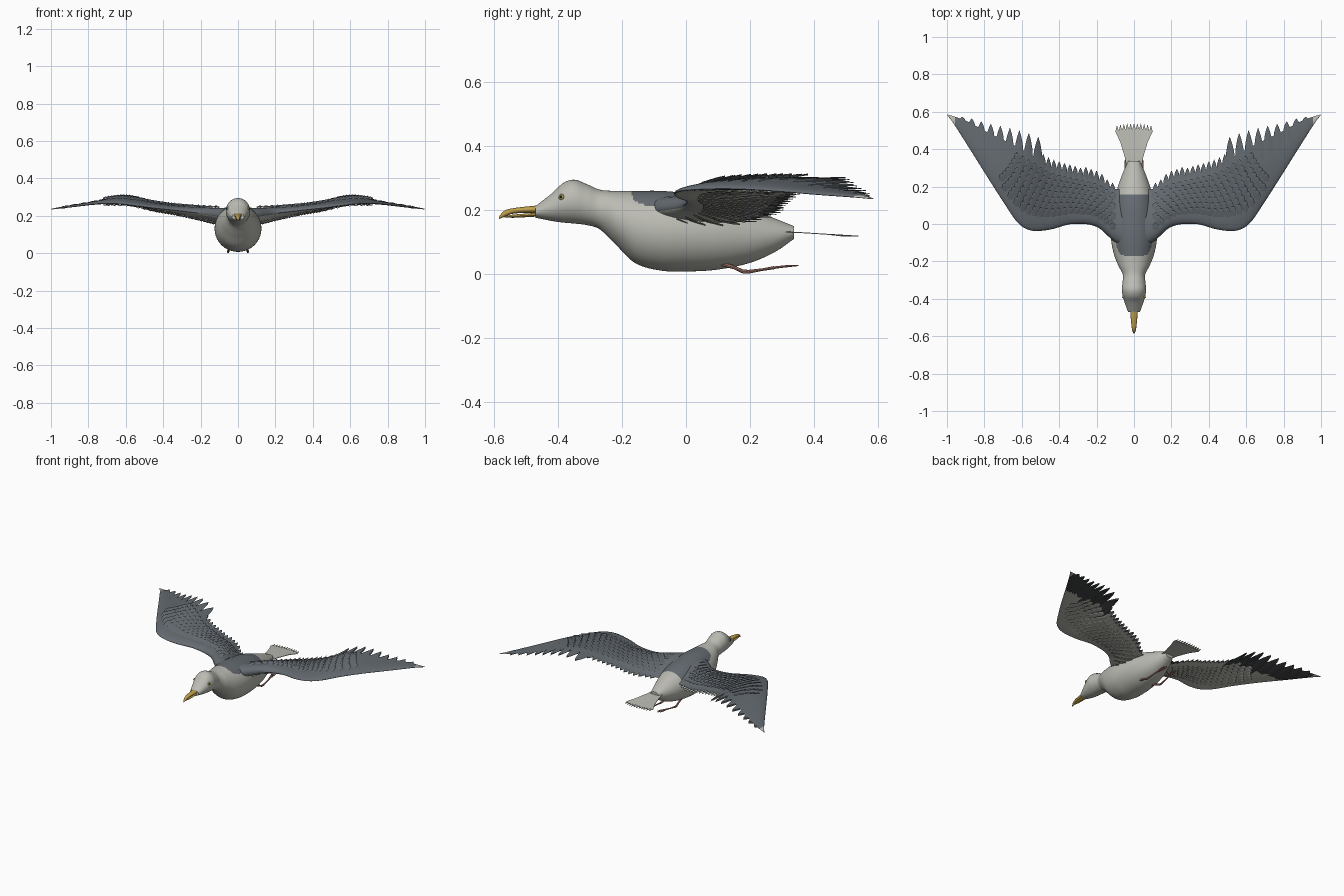
import bpy, math
from mathutils import Vector

if "Cube" in bpy.data.objects:
    bpy.data.objects.remove(bpy.data.objects["Cube"])


def mat(name, r, g, b):
    m = bpy.data.materials.new(name)
    m.diffuse_color = (r, g, b, 1)
    m.use_nodes = True
    m.node_tree.nodes["Principled BSDF"].inputs["Base Color"].default_value = m.diffuse_color
    return m


WHITE = mat("soft_white", .50, .50, .455)
SLATE = mat("slate_grey", .127, .145, .163)
BLACK = mat("charcoal", .05, .052, .056)
BEAK = mat("ochre", .52, .34, .07)
PINK = mat("dull_pink", .42, .21, .17)
EYE = mat("pale_olive", .40, .34, .10)
PUPIL = mat("pupil_black", .015, .015, .015)


def make(name, verts, faces, mats, ids=None, mirror=False, smooth=True):
    me = bpy.data.meshes.new(name)
    me.from_pydata(verts, [], faces)
    for m in mats:
        me.materials.append(m)
    if ids:
        me.polygons.foreach_set("material_index", ids)
    ob = bpy.data.objects.new(name, me)
    bpy.context.collection.objects.link(ob)
    if mirror:
        mod = ob.modifiers.new("mirror", 'MIRROR')
        mod.use_mirror_merge = False
    if smooth:
        bpy.context.view_layer.objects.active = ob
        ob.select_set(True)
        bpy.ops.object.shade_smooth_by_angle(angle=math.radians(40))
        ob.select_set(False)
    return ob


def curve(table, x):
    """Smooth interpolation of table rows by their first column."""
    n = len(table)
    i = max(k for k in range(n - 1) if k == 0 or table[k][0] <= x)
    a, b = table[i], table[i + 1]
    p, q = table[max(i - 1, 0)], table[min(i + 2, n - 1)]
    h = b[0] - a[0]
    t = min(max((x - a[0]) / h, 0), 1)
    out = []
    for c in range(1, len(a)):
        m0 = (b[c] - p[c]) / (b[0] - p[0]) * h
        m1 = (q[c] - a[c]) / (q[0] - a[0]) * h
        out.append((2*t**3 - 3*t*t + 1) * a[c] + (t**3 - 2*t*t + t) * m0
                   + (3*t*t - 2*t**3) * b[c] + (t**3 - t*t) * m1)
    return out


def bridge(rings, n):
    """Closed quad skin over stacked rings of n points, with end caps."""
    faces = [(r*n + k, r*n + (k+1) % n, (r+1)*n + (k+1) % n, (r+1)*n + k)
             for r in range(rings - 1) for k in range(n)]
    return faces + [tuple(reversed(range(n))), tuple(range((rings-1)*n, rings*n))]


def loft_y(table, step, seg):
    """Elliptical rings along y; rows are y, top, bottom, half width."""
    count = round((table[-1][0] - table[0][0]) / step)
    verts = []
    for r in range(count + 1):
        y = table[0][0] + (table[-1][0] - table[0][0]) * r / count
        top, bot, w = curve(table, y)
        for k in range(seg):
            a = 2 * math.pi * k / seg
            verts.append((w * math.sin(a), y, (top + bot)/2 + (top - bot)/2 * math.cos(a)))
    return verts, bridge(count + 1, seg)


# Body with head, and the grey mantle on the back
BODY = [(-.47, .213, .176, .032), (-.42, .252, .166, .05), (-.385, .284, .161, .06),
        (-.35, .295, .158, .065), (-.31, .281, .153, .061), (-.27, .264, .14, .06),
        (-.22, .26, .092, .085), (-.16, .26, .035, .108), (-.08, .26, .011, .123),
        (0, .253, .008, .124), (.1, .237, .014, .112), (.2, .204, .035, .086),
        (.28, .173, .07, .057), (.338, .15, .11, .03)]
SEG = 96
verts, faces = loft_y(BODY, .005, SEG)
ids = []
for i, f in enumerate(faces):
    y = sum(verts[v][1] for v in f) / len(f)
    k = i % SEG + .5
    ang = min(k, SEG - k) * 360 / SEG
    if y < 0:
        grey = (y / -.169)**6 + (ang / 53)**6 < 1
    else:
        grey = y < .157 and ang < 53 + 60 * y
    ids.append(int(grey and len(f) == 4))
make("body", verts, faces, [WHITE, SLATE], ids)

# Beak halves
make("upper_beak", *loft_y([(-.585, .179, .172, .003), (-.57, .197, .178, .009),
                            (-.54, .206, .189, .014), (-.46, .215, .191, .021)], .008, 16), [BEAK])
make("lower_beak", *loft_y([(-.568, .182, .177, .004), (-.54, .186, .176, .011),
                            (-.46, .192, .180, .018)], .009, 16), [BEAK])


# Eyes: iris dome with a darker pupil
def dome(name, centre, axis, radius, depth, m):
    q = Vector(axis).to_track_quat('Z', 'Y')
    v = []
    for r in range(5):
        e = math.pi / 2 * r / 4.2
        for k in range(16):
            a = math.pi * k / 8
            v.append(tuple(Vector(centre) + q @ Vector((radius * math.cos(e) * math.cos(a),
                     radius * math.cos(e) * math.sin(a), depth * math.sin(e)))))
    make(name, v, bridge(5, 16), [m], mirror=True)


dome("iris", (.055, -.39, .241), (1, -.25, .2), .0095, .006, EYE)
dome("pupil", (.0592, -.391, .2418), (1, -.25, .2), .0044, .004, PUPIL)

# Wing sections: x, leading y, trailing y, leading z, trailing z, thickness
WING = [(.06, -.12, .185, .205, .165, .05), (.11, -.09, .19, .205, .168, .048),
        (.2, -.015, .235, .215, .19, .038), (.33, 0, .267, .23, .222, .027),
        (.45, -.03, .305, .243, .252, .024), (.55, -.035, .37, .256, .29, .02),
        (.62, .005, .41, .264, .298, .019), (.70, .12, .45, .268, .286, .015),
        (.78, .245, .488, .263, .27, .011), (.89, .42, .548, .249, .254, .007),
        (.97, .545, .578, .24, .24, .004), (.998, .58, .586, .236, .236, .002)]


def wing_point(x, s, side):
    le, te, zl, zt, t = curve(WING, x)
    c = min(max(s, 0), 1)
    bulge = 2.6 * math.sqrt(c) * (1 - c) * t
    return Vector((x, le + (te - le) * s,
                   zl + (zt - zl) * c + (bulge if side > 0 else -.5 * bulge - .001)))


def wing_mat(x, y, side):
    if x > .955:
        return 0
    if side > 0:
        return 1
    return 2 if y - .2 * (x - .5) > .305 and x > .485 else 0


WING_MATS = [WHITE, SLATE, BLACK]
M, R = 14, 90
verts, ids = [], []
for r in range(R + 1):
    x = .06 + .938 * r / R
    for k in range(M):
        verts.append(wing_point(x, (1 - k / M) ** 1.7, 1))
    for k in range(M):
        verts.append(wing_point(x, (k / M) ** 1.7, -1))
faces = bridge(R + 1, 2 * M)
for i, f in enumerate(faces):
    c = sum((verts[v] for v in f), Vector()) / len(f)
    ids.append(wing_mat(c.x, c.y, 1 if i % (2 * M) <= M else -1))
make("wing", verts, faces, WING_MATS, ids, mirror=True)

ROUND = [(0, .8), (.4, 1), (.7, .92), (.88, .62), (1, .12)]
POINTED = [(0, .9), (.45, 1), (.72, .74), (.88, .4), (1, .04)]


class Plumage:
    """Collects overlapping feather plates that follow the wing surface."""
    def __init__(self):
        self.v, self.f, self.ids = [], [], []

    def feather(self, x, s, length, width, side, shape, lift, ridge, lean=0.0):
        le, te = curve(WING, x)[:2]
        base = len(self.v)
        for v, w in shape:
            for u in (-1, 0, 1):
                px = x + u * w * width / 2 + lean * v * length
                sy = s + v * length / (te - le)
                p = wing_point(x, sy, side)
                local = wing_point(min(px, .995), min(sy, 1), side).z
                z = local + side * (.001 + lift * v + .0015 * u + (ridge if u == 0 else 0))
                self.v.append((px, p.y, z))
        shade = wing_mat(x, le + s * (te - le) + .5 * length, side)
        for r in range(len(shape) - 1):
            for c in range(2):
                a = base + r * 3 + c
                quad = (a, a + 1, a + 4, a + 3)
                self.f.append(quad if side > 0 else quad[::-1])
                self.ids.append(shade)

    def build(self, name):
        make(name, self.v, self.f, WING_MATS, self.ids, mirror=True)


# Covert rows on both faces of the wing
ROWS = 7
for side, name in ((1, "upper_coverts"), (-1, "under_coverts")):
    plumes = Plumage()
    for r in range(ROWS):
        s = .2 + .68 * r / ROWS
        x = .115 + .016 * (r % 2)
        while x < .745 - .11 * s:
            le, te = curve(WING, x)[:2]
            plumes.feather(x, s, (te - le) * .68 / ROWS * 1.4, .033, side, ROUND,
                           .0105 if side > 0 else .008, .004)
            x += .032
    plumes.build(name)

# Flight feathers along the trailing edge
inner, outer = Plumage(), Plumage()
for side in (1, -1):
    for i in range(14):
        x = .115 + i * .0285
        le, te = curve(WING, x)[:2]
        extra = .012 if 2 <= i <= 5 else 0
        inner.feather(x, .78, (te - le) * .22 + .028 + .02 * min(i / 7, 1) + extra, .033,
                      side, POINTED, .002, .002)
    for i in range(9):
        x = .52 + i * .05
        le, te = curve(WING, x)[:2]
        outer.feather(x, .6, (te - le) * .4 + .115 * (1 - i / 9), .056 - .002 * i,
                      side, POINTED, .002, .002, -.03)
inner.build("secondary_feathers")
outer.build("primary_feathers")

# Tail fan with a toothed end
top, faces = [], []
TEETH = 11
for k in range(2 * TEETH + 1):
    u = k / TEETH - 1
    arc = .012 * (1 - u * u)
    end = .527 + arc if k % 2 else .494 + arc
    for y, w, z in ((.285, .036, .134), (.36, .05, .131), (.44, .074, .126), (end, .1, .12)):
        top.append((u * w, y, z))
n = len(top)
verts = top + [(x, y, z - .003) for x, y, z in top]
for k in range(2 * TEETH):
    for r in range(3):
        a = k * 4 + r
        q = (a, a + 4, a + 5, a + 1)
        faces += [q, tuple(i + n for i in reversed(q))]
    a = k * 4 + 3
    faces.append((a, a + 4, a + 4 + n, a + n))
for k, flip in ((0, 1), (2 * TEETH, 0)):
    for r in range(3):
        a = k * 4 + r
        q = (a, a + 1, a + 1 + n, a + n)
        faces.append(q if flip else q[::-1])
make("tail", verts, faces, [WHITE])


# Trailing legs and toes
def tube(name, pts, seg=8):
    v = []
    for x, y, z, r in pts:
        for k in range(seg):
            a = 2 * math.pi * k / seg
            v.append((x + r * math.sin(a), y, z + r * math.cos(a)))
    make(name, v, bridge(len(pts), seg), [PINK], mirror=True)


tube("leg", [(.045, .11, .032, .007), (.05, .15, .021, .006), (.053, .178, .008, .0065),
             (.053, .195, .007, .006), (.049, .24, .014, .004), (.045, .275, .02, .005)])
for i, dx in enumerate((-.012, 0, .012)):
    tube("toe_%d" % (i + 1), [(.045, .268, .019, .004), (.04 + dx * .7, .31, .024, .0035),
                              (.035 + dx, .352 - abs(dx) * .6, .027, .002)])
make("foot_web", [(.045, .27, .02), (.029, .325, .0245), (.037, .335, .0255), (.049, .325, .0245)],
     [(0, 2, 1), (0, 3, 2)], [PINK], mirror=True, smooth=False)
